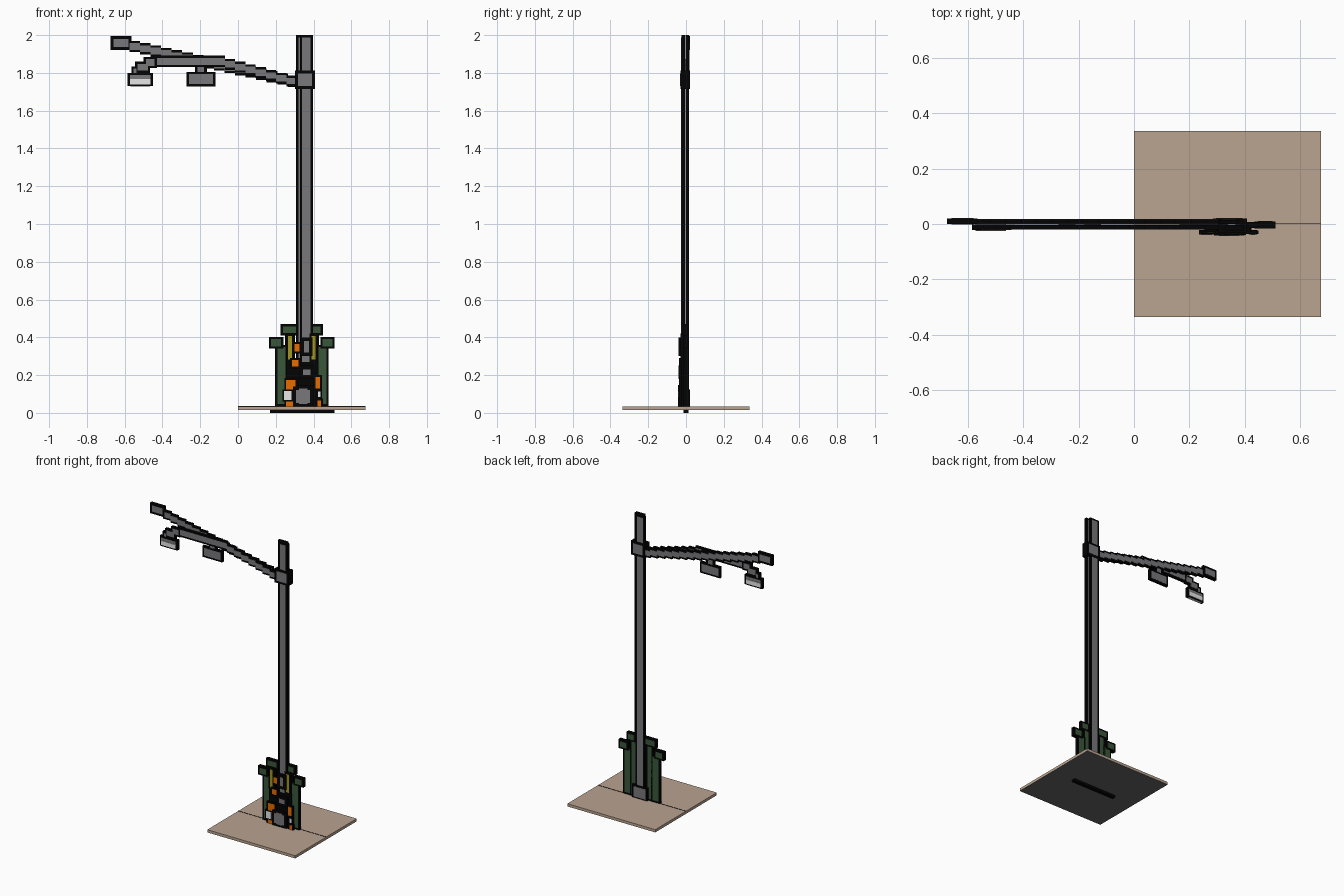
import bpy, bmesh

if "Cube" in bpy.data.objects:
    bpy.data.objects.remove(bpy.data.objects["Cube"])

def mat(name, r, g, b):
    m = bpy.data.materials.new(name)
    m.diffuse_color = (r, g, b, 1)
    m.use_nodes = True
    m.node_tree.nodes["Principled BSDF"].inputs["Base Color"].default_value = m.diffuse_color
    return m

BLACK = mat("outline_black", .001, .001, .001)
GREY = mat("steel_grey", .19, .19, .20)
WHITE = mat("lamp_white", .80, .80, .80)
GREEN = mat("dark_green", .042, .095, .042)
ORANGE = mat("orange", .80, .15, 0)
OCHRE = mat("ochre", .36, .31, .015)
TAN = mat("pavement_tan", .49, .37, .28)
DARK = mat("slab_underside", .13, .13, .14)

def box(bm, x0, x1, y0, y1, z0, z1, idx):
    v = [bm.verts.new((x, y, z)) for x in (x0, x1) for y in (y0, y1) for z in (z0, z1)]
    for f in ((0, 1, 3, 2), (4, 6, 7, 5), (0, 4, 5, 1), (2, 3, 7, 6), (0, 2, 6, 4), (1, 5, 7, 3)):
        bm.faces.new([v[i] for i in f]).material_index = idx

def finish(name, bm, mats):
    bmesh.ops.recalc_face_normals(bm, faces=bm.faces)
    me = bpy.data.meshes.new(name)
    bm.to_mesh(me)
    bm.free()
    for m in mats:
        me.materials.append(m)
    ob = bpy.data.objects.new(name, me)
    bpy.context.collection.objects.link(ob)
    return ob

def outlined(name, cells, y0, y1, fill, bx=.012, bz=.012):
    """Black blocks (x0, x1, z0, z1) with a coloured core showing front and back."""
    bm = bmesh.new()
    for x0, x1, z0, z1 in cells:
        box(bm, x0, x1, y0, y1, z0, z1, 0)
        box(bm, x0 + bx, x1 - bx, y0 - .001, y1 + .001, z0 + bz, z1 - bz, 1)
    return finish(name, bm, (BLACK, fill))

def slope(x0, z0, x1, z1, n, half):
    """Stepped run of blocks between two points."""
    dx, dz = (x1 - x0) / n, (z1 - z0) / (n - 1)
    return [(x0 + i * dx, x0 + (i + 1) * dx, z0 + i * dz - half, z0 + i * dz + half) for i in range(n)]

# Pavement slab with dark underside
bm = bmesh.new()
box(bm, 0, .675, -.337, .337, .016, .035, 0)
bmesh.ops.recalc_face_normals(bm, faces=bm.faces)
for f in bm.faces:
    if f.normal.z < -.5:
        f.material_index = 1
finish("pavement_slab", bm, (TAN, DARK))

# Seam on the slab and footing strip beneath it
bm = bmesh.new()
box(bm, 0, .674, .001, .003, .034, .037, 0)
box(bm, .17, .51, -.012, .014, 0, .017, 0)
finish("slab_seam_and_footing", bm, (BLACK,))

# Post: rear and front layers, offset sideways
BACK, FRONT = (0, .015), (-.025, -.003)
outlined("post_rear", [(.308, .378, .02, 2.0)], *BACK, GREY)
outlined("post_front", [(.328, .396, .02, 2.0)], *FRONT, GREY)
outlined("post_rear_foot", [(.285, .40, .03, .125)], .002, .020, GREY)

# Main arm with end block and collar
outlined("main_arm", slope(-.575, 1.94, .32, 1.755, 16, .03), .001, .017, GREY, 0)
outlined("arm_end_block", [(-.675, -.565, 1.922, 1.995)], 0, .020, GREY, .015, .015)
outlined("arm_collar", [(.303, .408, 1.715, 1.812)], -.030, .020, GREY, .015, .015)

# Lamp bracket: curved left end, level run, slope to the post
outlined("lamp_bracket",
         [(-.565, -.525, 1.785, 1.835), (-.545, -.465, 1.80, 1.86), (-.50, -.43, 1.825, 1.885)],
         -.020, -.002, GREY)
outlined("bracket_beam", [(-.45, -.07, 1.83, 1.892)] + slope(-.07, 1.845, .31, 1.757, 7, .029),
         -.019, -.003, GREY, 0)

# Lamp head with white lens
outlined("lamp_head", [(-.585, -.45, 1.73, 1.80)], -.022, -.001, GREY)
bm = bmesh.new()
box(bm, -.573, -.462, -.026, .003, 1.739, 1.768, 0)
box(bm, -.570, -.465, -.020, -.003, 1.728, 1.74, 0)
finish("lamp_lens", bm, (WHITE,))

# Hanging sensor box
outlined("sensor_stem", [(-.228, -.165, 1.785, 1.84)], 0, .014, GREY, .014, 0)
outlined("sensor_box", [(-.272, -.12, 1.728, 1.805)], -.002, .016, GREY)

# Green cabinet: two columns, caps and crown, with ochre strips
CX = .338
for side, s in (("left", -1), ("right", 1)):
    def span(a, b, z0, z1):
        xs = sorted((CX + s * a, CX + s * b))
        return (xs[0], xs[1], z0, z1)
    outlined("cabinet_column_" + side, [span(.075, .142, .035, .36)], -.012, .006, GREEN)
    outlined("cabinet_inner_" + side, [span(.035, .09, .035, .43)], -.010, .005, GREEN)
    outlined("cabinet_cap_" + side, [span(.098, .174, .34, .402)], -.016, .009, GREEN)
    outlined("ochre_strip_" + side, [span(.040, .084, .27, .42)], -.029, -.014, OCHRE, .011)
outlined("cabinet_crown_left", [(.225, .318, .41, .47)], -.014, .007, GREEN)
outlined("cabinet_crown_right", [(.38, .45, .41, .47)], -.014, .007, GREEN)

# Dark recess behind the fittings
bm = bmesh.new()
box(bm, .255, .425, -.027, -.009, .035, .27, 0)
finish("dark_recess", bm, (BLACK,))

# Small fittings around the foot of the post
outlined("grey_valve", [(.29, .40, .035, .14), (.305, .385, .03, .147)], -.042, -.026, GREY, .018, .018)
outlined("grey_fittings", [(.325, .405, .18, .25), (.33, .395, .30, .40)], -.040, -.026, GREY, .02, .02)
outlined("orange_fittings",
         [(.245, .315, .11, .185), (.29, .335, .315, .375), (.275, .33, .235, .29),
          (.40, .445, .12, .20), (.245, .30, .025, .07), (.41, .45, .025, .075)],
         -.036, -.024, ORANGE, .01, .01)
outlined("white_fittings", [(.235, .29, .06, .125), (.415, .445, .075, .12)], -.038, -.022, WHITE, .008, .008)
